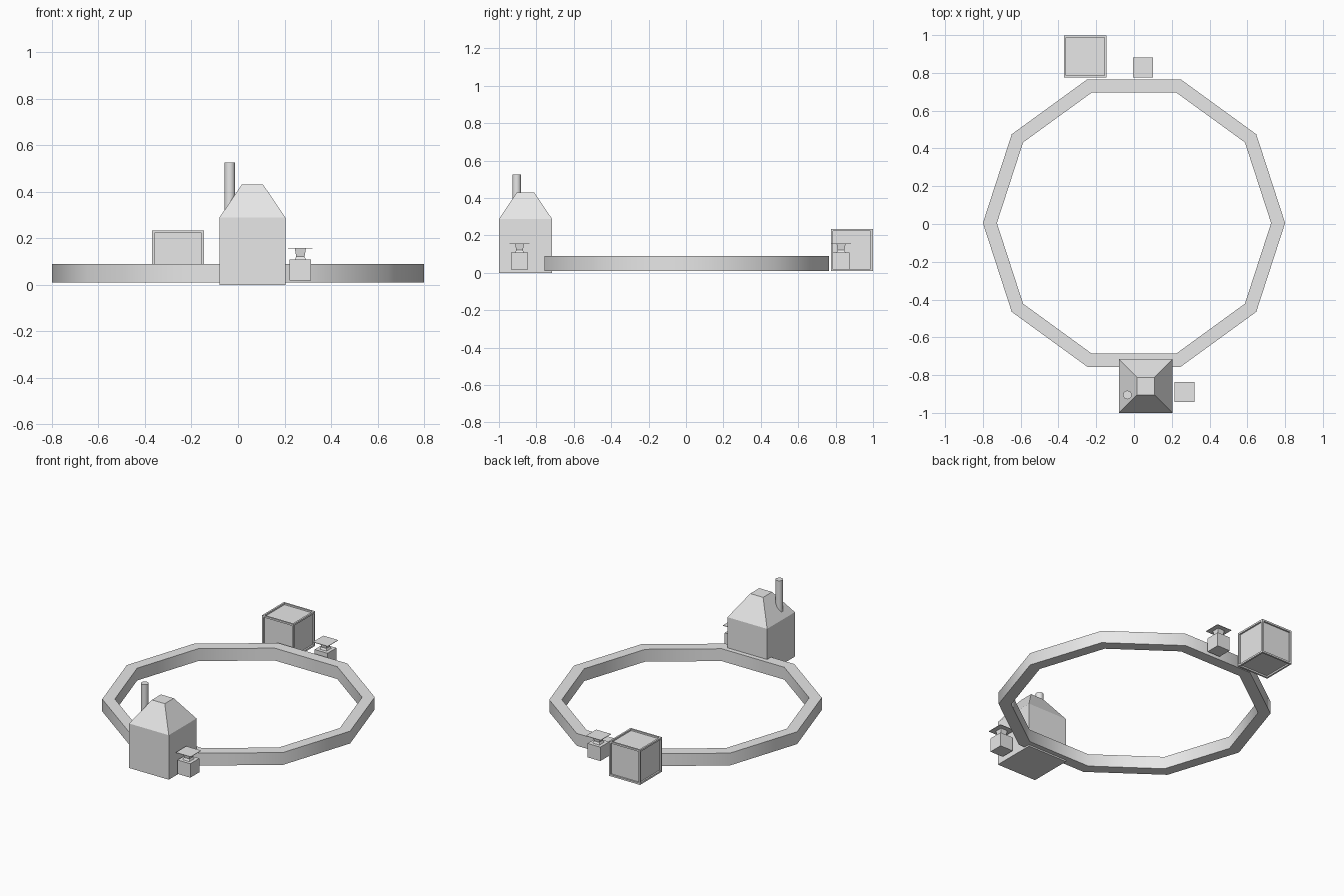
import bpy, bmesh, math

if "Cube" in bpy.data.objects:
    bpy.data.objects.remove(bpy.data.objects["Cube"], do_unlink=True)

grey = bpy.data.materials.new("plain grey")
grey.use_nodes = True
COLOUR = (0.8, 0.8, 0.8, 1)
grey.diffuse_color = COLOUR
for node in grey.node_tree.nodes:
    if node.type == 'BSDF_PRINCIPLED':
        node.inputs["Base Color"].default_value = COLOUR


def finish(name, bm, location, smooth=None):
    """Turn a bmesh into a named object."""
    bmesh.ops.recalc_face_normals(bm, faces=bm.faces[:])
    mesh = bpy.data.meshes.new(name)
    bm.to_mesh(mesh)
    bm.free()
    mesh.materials.append(grey)
    obj = bpy.data.objects.new(name, mesh)
    bpy.context.collection.objects.link(obj)
    obj.location = location
    if smooth:
        bpy.ops.object.select_all(action='DESELECT')
        obj.select_set(True)
        bpy.context.view_layer.objects.active = obj
        bpy.ops.object.shade_smooth_by_angle(angle=math.radians(smooth))
    return obj


def square_stack(name, x, y, levels):
    """Stack square sections, each given as (half width, height)."""
    bm = bmesh.new()
    corners = ((-1, -1), (1, -1), (1, 1), (-1, 1))
    rings = [[bm.verts.new((cx * h, cy * h, z)) for cx, cy in corners] for h, z in levels]
    bm.faces.new(rings[0])
    bm.faces.new(rings[-1])
    for low, high in zip(rings, rings[1:]):
        for i in range(4):
            j = (i + 1) % 4
            bm.faces.new((low[i], low[j], high[j], high[i]))
    return finish(name, bm, (x, y, 0))


# Ten-sided ring wall
SIDES = 10
bm = bmesh.new()
section = ((0.8, 0.01), (0.8, 0.09), (0.726, 0.09), (0.726, 0.01))
loops = []
for k in range(SIDES):
    a = 2 * math.pi * k / SIDES
    loops.append([bm.verts.new((r * math.cos(a), r * math.sin(a), z)) for r, z in section])
for k in range(SIDES):
    here, there = loops[k], loops[(k + 1) % SIDES]
    for i in range(4):
        j = (i + 1) % 4
        bm.faces.new((here[i], there[i], there[j], here[j]))
finish("ring_wall", bm, (0, 0.005, 0), smooth=40)

# House body with hipped, flat-topped roof
square_stack("house", 0.062, -0.858, [(0.142, 0), (0.142, 0.288), (0.046, 0.43)])

# Chimney pipe
bm = bmesh.new()
bmesh.ops.create_cone(bm, cap_ends=True, segments=16, radius1=0.023, radius2=0.023, depth=0.235)
finish("chimney", bm, (-0.035, -0.905, 0.408), smooth=40)

# Crate with recessed panels on all faces
bm = bmesh.new()
bmesh.ops.create_cube(bm, size=0.224)
bmesh.ops.inset_individual(bm, faces=bm.faces[:], thickness=0.016, depth=0)
panels = [f for f in bm.faces if all(sum(abs(c) > 0.11 for c in v.co) == 1 for v in f.verts)]
for panel in panels:
    inward = -panel.normal.copy() * 0.01
    moved = bmesh.ops.extrude_face_region(bm, geom=[panel])
    bmesh.ops.translate(bm, vec=inward,
                        verts=[g for g in moved["geom"] if isinstance(g, bmesh.types.BMVert)])
    if panel.is_valid:
        bm.faces.remove(panel)
finish("crate", bm, (-0.258, 0.887, 0.122))

# Two pedestals: block, waisted neck and thin plate
for label, x, y in (("front", 0.268, -0.89), ("back", 0.047, 0.829)):
    square_stack(label + "_pedestal_block", x, y, [(0.046, 0.018), (0.046, 0.108)])
    square_stack(label + "_pedestal_neck", x, y, [(0.025, 0.107), (0.018, 0.121), (0.024, 0.156)])
    square_stack(label + "_pedestal_plate", x, y, [(0.053, 0.155), (0.053, 0.158)])
